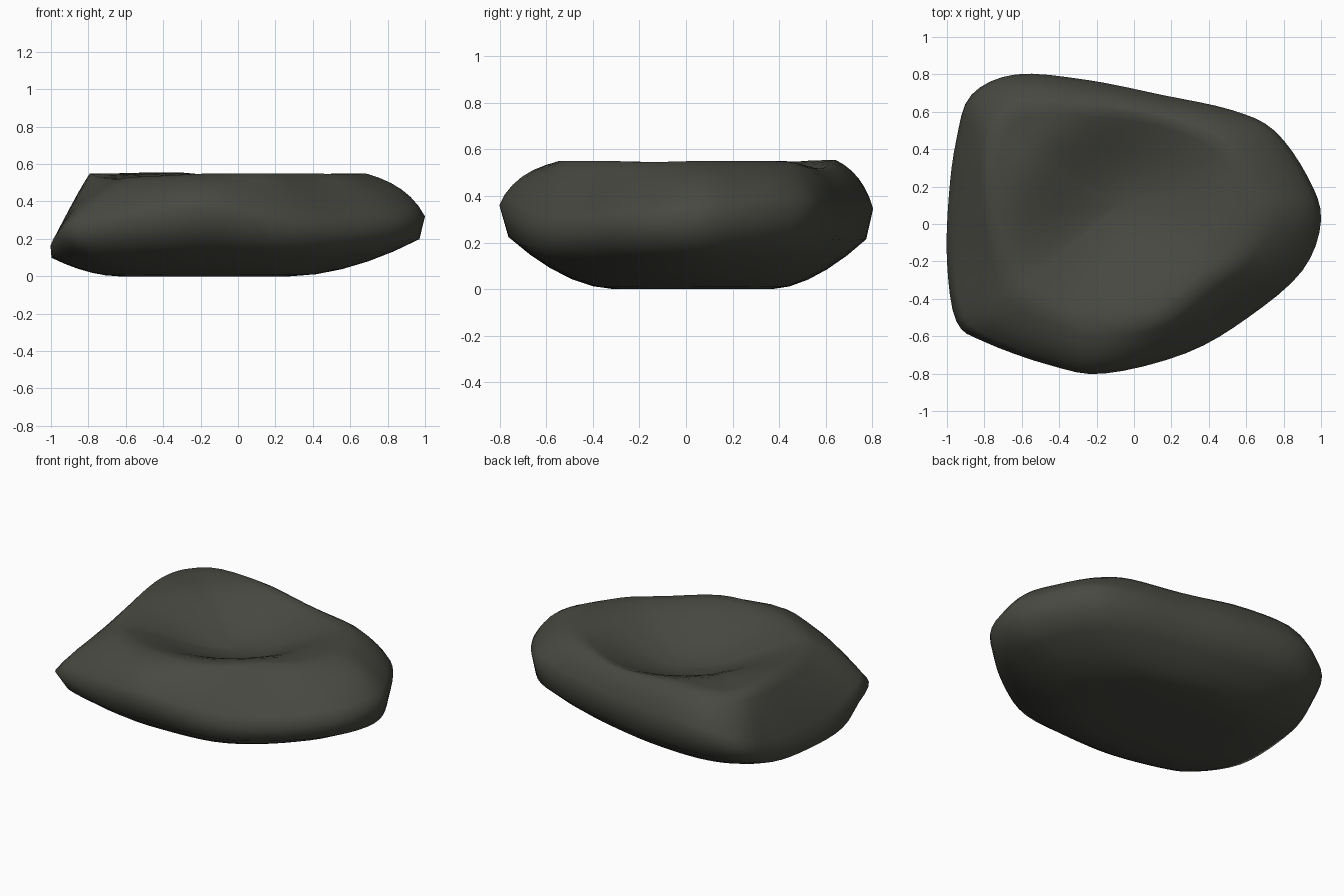
import bpy, bmesh, math
from mathutils import Vector

if "Cube" in bpy.data.objects:
    bpy.data.objects.remove(bpy.data.objects["Cube"])

# Stations around the stone: widest outline (x, y, z), top rim (x, y, z),
# shoulder bulge, scale of the lower edge
STATIONS = [
    (1.00, .02, .32, .68, .05, .55, .45, .97), (.90, -.25, .31, .58, -.17, .545, .15, .97),
    (.61, -.50, .28, .38, -.32, .55, .1, .97), (.28, -.69, .29, .12, -.52, .55, .2, .97),
    (-.16, -.80, .36, -.15, -.54, .55, .55, .95), (-.45, -.755, .33, -.40, -.48, .54, .5, .96),
    (-.80, -.63, .27, -.57, -.39, .53, .35, .95), (-.95, -.52, .24, -.65, -.28, .52, .25, .94),
    (-1.0, -.20, .17, -.74, -.06, .53, .2, .99), (-.99, .15, .16, -.78, .16, .545, .2, .995),
    (-.95, .45, .18, -.79, .38, .55, .2, .98), (-.87, .69, .27, -.74, .55, .545, .25, .95),
    (-.63, .80, .34, -.57, .64, .553, .45, .96), (-.25, .77, .34, -.20, .62, .555, .45, .97),
    (.15, .69, .34, .15, .57, .555, .4, .97), (.52, .61, .35, .42, .47, .555, .4, .97),
    (.75, .50, .36, .55, .36, .55, .4, .97), (.93, .25, .34, .64, .20, .55, .4, .97),
]
STEPS = 4
BOWL = Vector((-.07, .10, 0))
BOWL_LONG, BOWL_SHORT = .72, .58
BOWL_DEPTH = .185
BASE = Vector((-.18, .03, 0))


def spline(points, steps):
    """Closed smooth curve through the points."""
    n, out = len(points), []
    for i in range(n):
        a, b, c, d = (points[(i + k) % n] for k in (-1, 0, 1, 2))
        for s in range(steps):
            t = s / steps
            out.append(.5 * (2 * b + (c - a) * t + (2 * a - 5 * b + 4 * c - d) * t * t
                             + (3 * b - a - 3 * c + d) * t ** 3))
    return out


def dish(p):
    """Press an oval hollow, long on the diagonal, into a point of the top."""
    dx, dy = p.x - BOWL.x, p.y - BOWL.y
    r2 = (dx + dy) ** 2 / 2 / BOWL_LONG ** 2 + (dy - dx) ** 2 / 2 / BOWL_SHORT ** 2
    return Vector((p.x, p.y, p.z - BOWL_DEPTH * max(0, 1 - r2) ** 2))


def power(v, e):
    return math.copysign(abs(v) ** e, v)


def section(edge, rim, shape):
    """One vertical section from the flat base, round the edge, into the bowl."""
    bulge, scale = shape.x, shape.y
    low = Vector((edge.x * scale, edge.y * scale, max(.09, edge.z * .62)))
    ang = math.atan2((low.y - BASE.y) / .34, (low.x - BASE.x) / .46)
    foot = BASE + Vector((.46 * power(math.cos(ang), .8), .34 * power(math.sin(ang), .8), 0))
    pts = [BASE.lerp(foot, .5), foot]
    for t in (.2, .4, .6, .8, 1):
        p = foot.lerp(low, t)
        p.z = low.z * t ** 1.8
        pts.append(p)
    pts.append(edge)
    # bulging shoulder
    ctrl = edge.lerp(rim, .5).lerp(Vector((edge.x, edge.y, rim.z)), bulge)
    for t in (.17, .34, .5, .67, .84, 1):
        pts.append(dish(edge * (1 - t) ** 2 + ctrl * 2 * t * (1 - t) + rim * t * t))
    # dished top
    for t in (.1, .2, .3, .4, .5, .6, .7, .8, .9):
        pts.append(dish(rim.lerp(Vector((BOWL.x, BOWL.y, .55)), t)))
    return pts


edges = spline([Vector(s[:3]) for s in STATIONS], STEPS)
rims = spline([Vector(s[3:6]) for s in STATIONS], STEPS)
shapes = spline([Vector((s[6], s[7], 0)) for s in STATIONS], STEPS)

bm = bmesh.new()
cols = [[bm.verts.new(p) for p in section(*parts)] for parts in zip(edges, rims, shapes)]
bottom = bm.verts.new(BASE)
top = bm.verts.new((BOWL.x, BOWL.y, .55 - BOWL_DEPTH))
for i, col in enumerate(cols):
    nxt = cols[(i + 1) % len(cols)]
    for k in range(len(col) - 1):
        bm.faces.new((col[k], col[k + 1], nxt[k + 1], nxt[k]))
    bm.faces.new((bottom, col[0], nxt[0]))
    bm.faces.new((top, nxt[-1], col[-1]))
bmesh.ops.recalc_face_normals(bm, faces=bm.faces)
for f in bm.faces:
    f.smooth = True

mesh = bpy.data.meshes.new("stone")
bm.to_mesh(mesh)
bm.free()
stone = bpy.data.objects.new("stone", mesh)
bpy.context.collection.objects.link(stone)

mat = bpy.data.materials.new("dark grey stone")
mat.diffuse_color = (.065, .066, .054, 1)
mat.use_nodes = True
mat.node_tree.nodes["Principled BSDF"].inputs["Base Color"].default_value = mat.diffuse_color
mesh.materials.append(mat)
